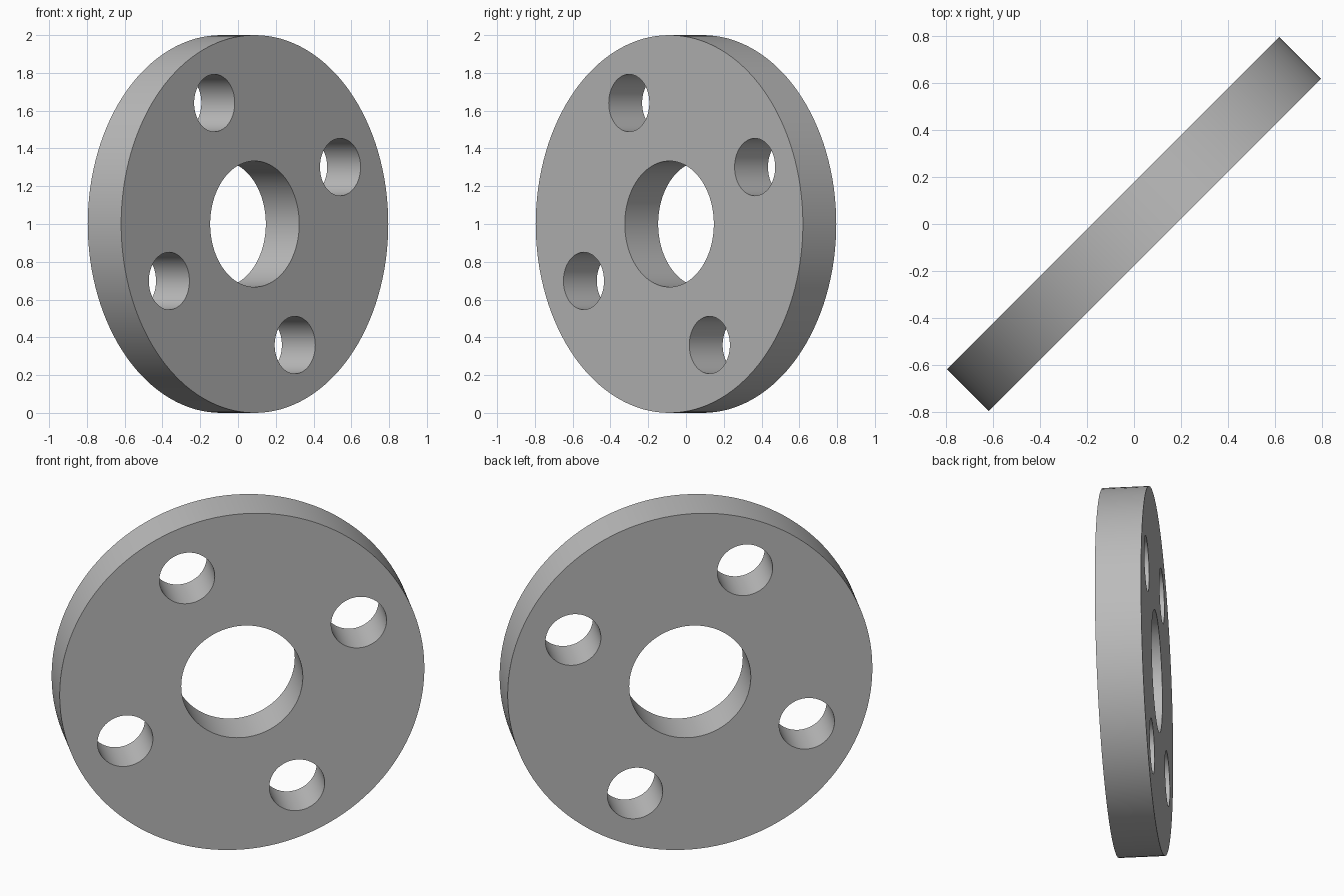
import bpy
from math import radians, cos, sin, pi

RADIUS, THICKNESS = 1.0, 0.25
BORE_RADIUS = 1 / 3
BOLT_RADIUS, BOLT_CIRCLE, BOLT_COUNT = 0.152, 0.708, 4
FIRST_BOLT = radians(25.2)

if "Cube" in bpy.data.objects:
    bpy.data.objects.remove(bpy.data.objects["Cube"], do_unlink=True)


def cylinder(name, radius, depth, x=0, y=0, sides=128):
    bpy.ops.mesh.primitive_cylinder_add(
        vertices=sides, radius=radius, depth=depth, location=(x, y, 0))
    obj = bpy.context.object
    obj.name = name
    return obj


# Plain grey metal
grey = bpy.data.materials.new("grey")
grey.use_nodes = True
colour = (0.5, 0.5, 0.5, 1)
grey.diffuse_color = colour
grey.node_tree.nodes["Principled BSDF"].inputs["Base Color"].default_value = colour

# Disc, built lying flat
disc = cylinder("flange_disc", RADIUS, THICKNESS)
disc.data.materials.append(grey)

# Centre bore and ring of bolt holes
cutters = [cylinder("bore_cutter", BORE_RADIUS, THICKNESS * 2)]
for i in range(BOLT_COUNT):
    a = FIRST_BOLT + i * 2 * pi / BOLT_COUNT
    cutters.append(cylinder("bolt_hole_cutter", BOLT_RADIUS, THICKNESS * 2,
                            BOLT_CIRCLE * cos(a), BOLT_CIRCLE * sin(a), 64))

bpy.context.view_layer.objects.active = disc
for cutter in cutters:
    cutter.data.materials.append(grey)
    cut = disc.modifiers.new("hole", 'BOOLEAN')
    cut.operation = 'DIFFERENCE'
    cut.solver = 'EXACT'
    cut.object = cutter
    bpy.ops.object.modifier_apply(modifier=cut.name)
    bpy.data.objects.remove(cutter, do_unlink=True)

# Smooth walls with crisp rims
bpy.ops.object.select_all(action='DESELECT')
disc.select_set(True)
bpy.ops.object.shade_smooth_by_angle(angle=radians(30))

# Stand the disc upright on its rim, turned diagonally
disc.rotation_euler = (radians(90), 0, radians(45))
disc.location = (0, 0, RADIUS)
